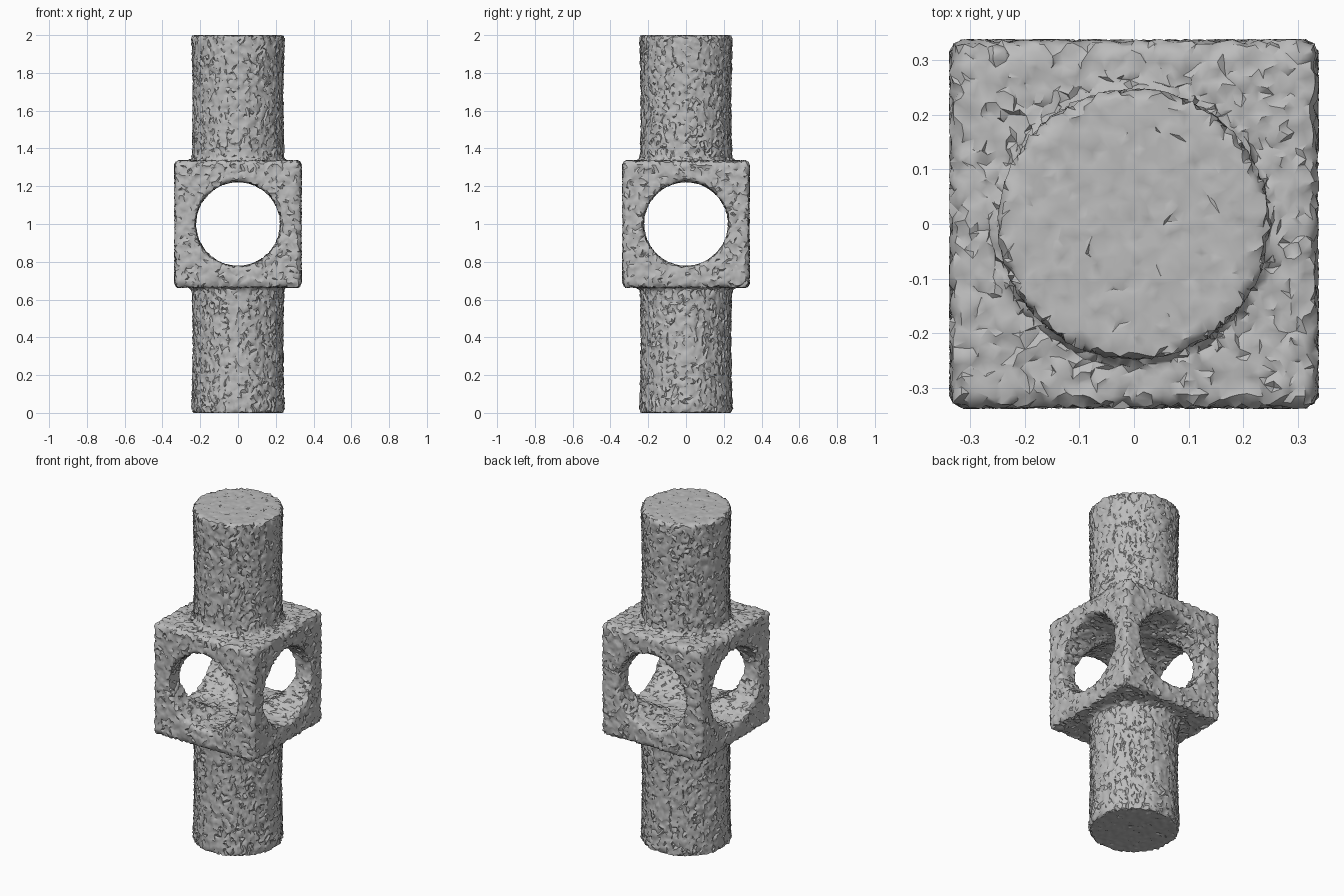
import bpy, bmesh, math, random
from mathutils import Matrix, Vector

if "Cube" in bpy.data.objects:
    bpy.data.objects.remove(bpy.data.objects["Cube"])

random.seed(4)
HALF = 0.333      # half side of the central block
HOLE_R = 0.226    # radius of the cross bores
VOXEL = 0.0145    # grain of the rough surface
GRAIN = 0.0055    # depth of the rough surface


def make_object(name, bm):
    mesh = bpy.data.meshes.new(name)
    bm.to_mesh(mesh)
    bm.free()
    obj = bpy.data.objects.new(name, mesh)
    bpy.context.collection.objects.link(obj)
    return obj


def lathe(name, profile, matrix=Matrix(), sides=64):
    """Closed solid of revolution from (radius, height) points."""
    bm = bmesh.new()
    rings = [[bm.verts.new(matrix @ Vector((r * math.cos(a), r * math.sin(a), z)))
              for a in (2 * math.pi * i / sides for i in range(sides))]
             for r, z in profile]
    for low, high in zip(rings, rings[1:]):
        for i in range(sides):
            j = (i + 1) % sides
            bm.faces.new((low[i], low[j], high[j], high[i]))
    bm.faces.new(rings[0][::-1])
    bm.faces.new(rings[-1])
    return make_object(name, bm)


def boolean(target, tool, operation):
    mod = target.modifiers.new(tool.name, 'BOOLEAN')
    mod.operation, mod.object, mod.solver = operation, tool, 'EXACT'
    tool.hide_render = True
    tool.hide_set(True)


# central block
bm = bmesh.new()
bmesh.ops.create_cube(bm, size=2 * HALF, matrix=Matrix.Translation((0, 0, 1)))
body = make_object("pierced_block_column", bm)

# slightly waisted round shafts above and below the block
for name, start, end in (("lower_shaft", 0.0, 0.75), ("upper_shaft", 1.25, 2.0)):
    shaft = lathe(name, [(0.246 - 0.008 * math.sin(math.pi * t / 6), start + (end - start) * t / 6)
                         for t in range(7)])
    boolean(body, shaft, 'UNION')

# crossing round bores
for name, axis in (("side_bore", 'Y'), ("front_bore", 'X')):
    turn = Matrix.Translation((0, 0, 1)) @ Matrix.Rotation(math.pi / 2, 4, axis)
    boolean(body, lathe(name, [(HOLE_R, -0.6), (HOLE_R, 0.6)], turn), 'DIFFERENCE')

# even fine mesh for the stone grain
remesh = body.modifiers.new("grain_mesh", 'REMESH')
remesh.mode, remesh.voxel_size = 'VOXEL', VOXEL
bpy.context.view_layer.update()
graph = bpy.context.evaluated_depsgraph_get()
fine = bpy.data.meshes.new_from_object(body.evaluated_get(graph))
body.modifiers.clear()
body.data = fine
for tool in [o for o in bpy.data.objects if o != body]:
    bpy.data.objects.remove(tool)

# rough chipped surface
bm = bmesh.new()
bm.from_mesh(fine)
for v in bm.verts:
    v.co += Vector([random.uniform(-GRAIN, GRAIN) for _ in range(3)])
    v.co.z = min(max(v.co.z, 0.0), 2.0)
bmesh.ops.triangulate(bm, faces=bm.faces)
bm.to_mesh(fine)
bm.free()

stone = bpy.data.materials.new("grey_stone")
stone.diffuse_color = (0.5, 0.5, 0.5, 1)
stone.use_nodes = True
stone.node_tree.nodes["Principled BSDF"].inputs["Base Color"].default_value = stone.diffuse_color
fine.materials.clear()
fine.materials.append(stone)

bpy.context.view_layer.objects.active = body
body.select_set(True)
bpy.ops.object.shade_smooth_by_angle(angle=math.radians(40))
